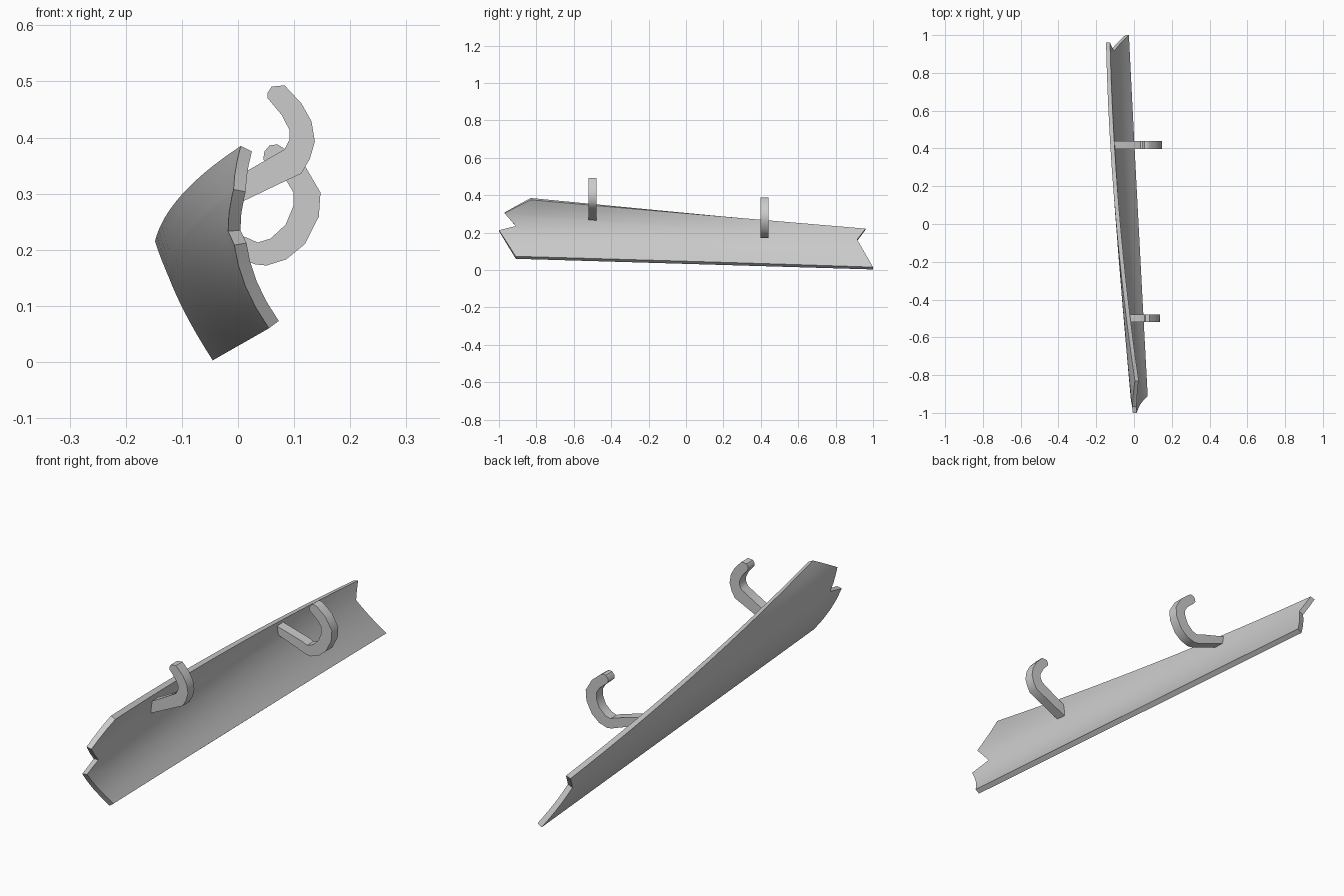
import bpy, bmesh, math
from mathutils import Vector

if "Cube" in bpy.data.objects:
    bpy.data.objects.remove(bpy.data.objects["Cube"])

grey = bpy.data.materials.new("light_grey")
grey.diffuse_color = (0.6, 0.6, 0.6, 1)
grey.use_nodes = True
grey.node_tree.nodes["Principled BSDF"].inputs["Base Color"].default_value = grey.diffuse_color


def finish(name, bm, angle=30):
    bmesh.ops.recalc_face_normals(bm, faces=bm.faces)
    me = bpy.data.meshes.new(name)
    bm.to_mesh(me)
    bm.free()
    ob = bpy.data.objects.new(name, me)
    bpy.context.collection.objects.link(ob)
    me.materials.append(grey)
    bpy.ops.object.select_all(action='DESELECT')
    ob.select_set(True)
    bpy.context.view_layer.objects.active = ob
    bpy.ops.object.shade_smooth_by_angle(angle=math.radians(angle))
    return ob


def interp(pts, v):
    for (a, p), (b, q) in zip(pts, pts[1:]):
        if v <= b:
            return p + (q - p) * (v - a) / (b - a)
    return pts[-1][1]


def parabola(y, pts):
    # smooth curve through three (y, value) points
    total = 0
    for i, (yi, f) in enumerate(pts):
        for j, (yj, _) in enumerate(pts):
            if i != j:
                f *= (y - yj) / (yi - yj)
        total += f
    return total


# Twisted, curved board: top edge, bottom edge and bulge all vary along y
def section(v, y):
    top = Vector((parabola(y, [(-0.83, 0.005), (0, -0.094), (0.96, -0.148)]),
                  parabola(y, [(-0.83, 0.385), (0, 0.305), (0.96, 0.215)])))
    k = (y + 0.91) / 1.91
    bottom = Vector((0.055 - 0.1 * k, 0.06 - 0.057 * k))
    p = top.lerp(bottom, v)
    p.x -= (0.053 - 0.043 * k) * 4 * v * (1 - v)
    return p


THICK = 0.022
NEAR = [(0, -0.83), (0.27, -0.97), (0.48, -0.91), (0.57, -1.0), (1, -0.91)]
FAR = [(0, 0.96), (0.3, 0.915), (1, 1.0)]
ROWS = [0, 0.09, 0.18, 0.27, 0.30, 0.39, 0.48, 0.57, 0.67, 0.78, 0.89, 1]
COLS = 16

bm = bmesh.new()
outer, inner = [], []
for v in ROWS:
    y0, y1 = interp(NEAR, v), interp(FAR, v)
    ro, ri = [], []
    for c in range(COLS + 1):
        y = y0 + (y1 - y0) * c / COLS
        p = section(v, y)
        t = (section(v + 0.01, y) - section(v - 0.01, y)).normalized()
        n = Vector((-t.y, t.x)) * THICK
        ro.append(bm.verts.new((p.x, y, p.y)))
        ri.append(bm.verts.new((p.x + n.x, y, p.y + n.y)))
    outer.append(ro)
    inner.append(ri)
last = len(ROWS) - 1
for i in range(last):
    for c in range(COLS):
        for g in (outer, inner):
            bm.faces.new((g[i][c], g[i][c + 1], g[i + 1][c + 1], g[i + 1][c]))
    for c in (0, COLS):
        bm.faces.new((outer[i][c], outer[i + 1][c], inner[i + 1][c], inner[i][c]))
for c in range(COLS):
    for i in (0, last):
        bm.faces.new((outer[i][c], outer[i][c + 1], inner[i][c + 1], inner[i][c]))
finish("curved_board", bm)


# Hooks: flat side profile (x, z) extruded along y
def hook(name, profile, y, width=0.042):
    bm = bmesh.new()
    a = [bm.verts.new((x, y - width / 2, z)) for x, z in profile]
    b = [bm.verts.new((x, y + width / 2, z)) for x, z in profile]
    bm.faces.new(a)
    bm.faces.new(b[::-1])
    for i in range(len(a)):
        j = (i + 1) % len(a)
        bm.faces.new((a[i], a[j], b[j], b[i]))
    finish(name, bm, 40)


hook("front_hook", [
    (-0.042, 0.262), (0.06, 0.311), (0.113, 0.336), (0.128, 0.362), (0.137, 0.393),
    (0.131, 0.429), (0.113, 0.461), (0.083, 0.493), (0.060, 0.491), (0.053, 0.480),
    (0.053, 0.470), (0.078, 0.440), (0.092, 0.413), (0.092, 0.397), (0.083, 0.379),
    (0.015, 0.340), (-0.042, 0.310)], -0.499)

hook("back_hook", [
    (-0.100, 0.222), (0.031, 0.174), (0.051, 0.172), (0.086, 0.183), (0.119, 0.210),
    (0.144, 0.259), (0.147, 0.302), (0.119, 0.350), (0.083, 0.380), (0.070, 0.388),
    (0.056, 0.386), (0.047, 0.375), (0.045, 0.361), (0.056, 0.350), (0.085, 0.325),
    (0.099, 0.302), (0.099, 0.279), (0.085, 0.245), (0.058, 0.220), (0.035, 0.213),
    (0.015, 0.222), (-0.112, 0.258)], 0.419)
